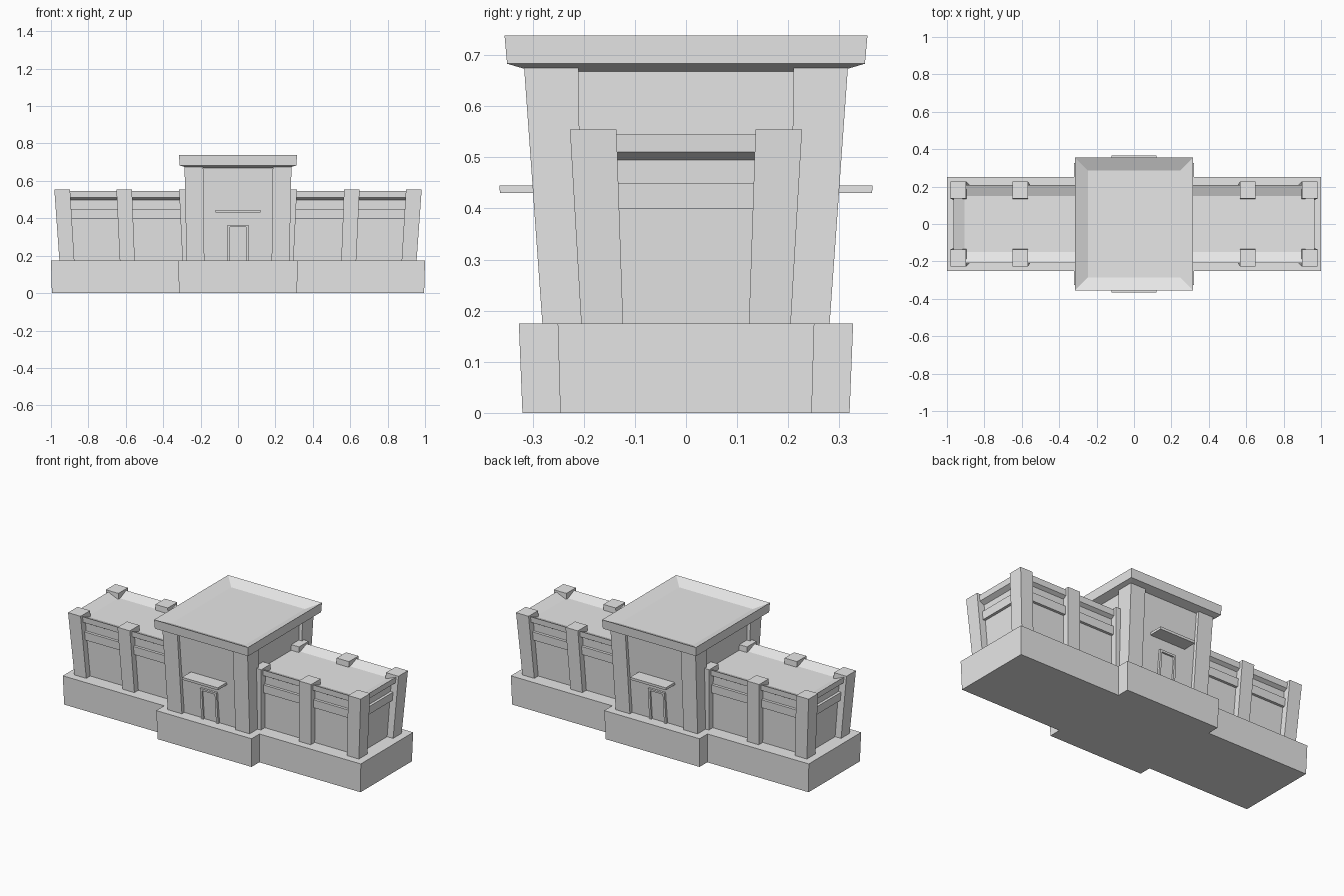
import bpy
import bmesh

cube = bpy.data.objects.get("Cube")
if cube:
    bpy.data.objects.remove(cube, do_unlink=True)

stone = bpy.data.materials.new("pale_grey_stone")
stone.use_nodes = True
stone.diffuse_color = (0.8, 0.8, 0.8, 1)
stone.node_tree.nodes["Principled BSDF"].inputs["Base Color"].default_value = (0.8, 0.8, 0.8, 1)


def finish(name, bm):
    bmesh.ops.recalc_face_normals(bm, faces=bm.faces[:])
    mesh = bpy.data.meshes.new(name)
    bm.to_mesh(mesh)
    bm.free()
    mesh.materials.append(stone)
    obj = bpy.data.objects.new(name, mesh)
    bpy.context.collection.objects.link(obj)
    return obj


def stack(name, levels, sx=1, sy=1, rim=0, depth=0):
    """Solid through rectangles (z, x0, x1, y0, y1), optionally with a sunken top."""
    bm = bmesh.new()
    rings = []
    for z, x0, x1, y0, y1 in levels:
        corners = [(x0, y0), (x1, y0), (x1, y1), (x0, y1)]
        rings.append([bm.verts.new((sx * x, sy * y, z)) for x, y in corners])
    bm.faces.new(rings[0])
    top = bm.faces.new(rings[-1])
    for low, high in zip(rings, rings[1:]):
        for i in range(4):
            j = (i + 1) % 4
            bm.faces.new((low[i], low[j], high[j], high[i]))
    if rim:
        bmesh.ops.recalc_face_normals(bm, faces=bm.faces[:])
        bmesh.ops.inset_region(bm, faces=[top], thickness=rim, use_even_offset=True)
        bmesh.ops.translate(bm, verts=top.verts[:], vec=(0, 0, -depth))
    return finish(name, bm)


def centred(name, levels, **kw):
    """Stack of rectangles (z, half width, half depth) about the centre."""
    return stack(name, [(z, -x, x, -y, y) for z, x, y in levels], **kw)


BASE = 0.175

# Plinth
centred("wing_plinth", [(0, 0.995, 0.246), (BASE, 1.0, 0.251)])
centred("tower_plinth", [(0, 0.315, 0.32), (BASE, 0.32, 0.327)])

# Tower walls, corner piers and roof
centred("tower_wall", [(BASE, 0.255, 0.258), (0.67, 0.265, 0.298)])
for sx in (-1, 1):
    for sy in (-1, 1):
        stack("tower_pier", [(BASE, 0.18, 0.275, 0.205, 0.281),
                             (0.68, 0.186, 0.286, 0.21, 0.317)], sx, sy)
centred("tower_roof", [(0.667, 0.262, 0.295), (0.683, 0.313, 0.35), (0.738, 0.315, 0.355)],
        rim=0.068, depth=0.03)

# Doors and canopies on both long sides
for sy in (-1, 1):
    stack("canopy", [(0.43, -0.12, 0.12, 0.25, 0.364),
                     (0.445, -0.12, 0.12, 0.25, 0.365)], 1, sy)
    for sx in (-1, 1):
        stack("door_jamb", [(BASE, 0.043, 0.057, 0.24, 0.272),
                            (0.365, 0.043, 0.055, 0.24, 0.286)], sx, sy)
    stack("door_lintel", [(0.353, -0.045, 0.045, 0.24, 0.285),
                          (0.365, -0.045, 0.045, 0.24, 0.286)], 1, sy)
    stack("door_panel", [(BASE, -0.045, 0.045, 0.24, 0.261),
                         (0.355, -0.045, 0.045, 0.24, 0.275)], 1, sy)

# Wings: wall, ledge, parapet and leaning piers
piers = [(0.25, 0.297, 0.25, 0.315), (0.552, 0.632, 0.567, 0.65), (0.875, 0.955, 0.898, 0.982)]
for sx in (-1, 1):
    stack("wing_wall", [(BASE, 0.2, 0.915, -0.167, 0.167), (0.51, 0.2, 0.935, -0.185, 0.185)], sx)
    stack("wing_ledge", [(0.4, 0.2, 0.945, -0.195, 0.195), (0.45, 0.2, 0.948, -0.198, 0.198)], sx)
    stack("wing_parapet", [(0.495, 0.2, 0.934, -0.18, 0.18), (0.51, 0.2, 0.963, -0.206, 0.206),
                           (0.545, 0.2, 0.966, -0.209, 0.209)], sx, rim=0.06, depth=0.025)
    for sy in (-1, 1):
        for low_in, low_out, high_in, high_out in piers:
            stack("wing_pier", [(BASE, low_in, low_out, 0.123, 0.205),
                                (0.554, high_in, high_out, 0.136, 0.227)], sx, sy)
